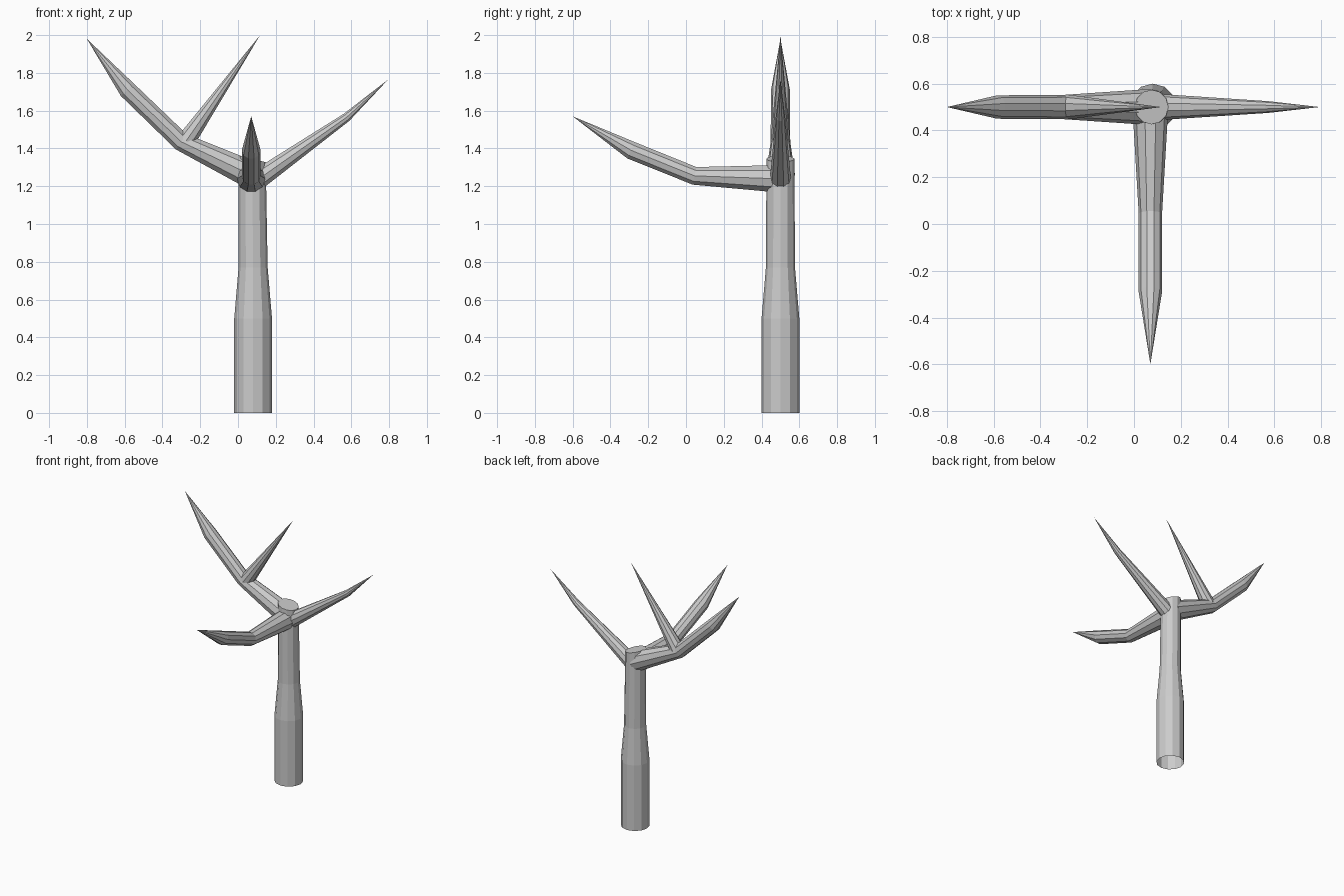
import bpy, bmesh
from math import sin, cos, pi
from mathutils import Vector

if "Cube" in bpy.data.objects:
    bpy.data.objects.remove(bpy.data.objects["Cube"])


def limb(name, points, radii, side, sides, pointed=True, cap_start=True, end_dir=None):
    """Flat-faced tapered tube along a planar path; 'side' is normal to that plane."""
    pts = [Vector(p) for p in points]
    side = Vector(side)
    bm = bmesh.new()
    rings = []
    count = len(pts) - 1 if pointed else len(pts)
    for i in range(count):
        before = (pts[i] - pts[i - 1]).normalized() if i else Vector()
        after = (pts[i + 1] - pts[i]).normalized() if i + 1 < len(pts) else Vector()
        t = (before + after).normalized()
        if end_dir and i == len(pts) - 1:
            t = Vector(end_dir).normalized()
        up = t.cross(side).normalized()
        rings.append([bm.verts.new(pts[i] + radii[i] * (cos(a) * side + sin(a) * up))
                      for a in (2 * pi * k / sides for k in range(sides))])
    for a, b in zip(rings, rings[1:]):
        for k in range(sides):
            n = (k + 1) % sides
            bm.faces.new((a[k], a[n], b[n], b[k]))
    last = rings[-1]
    if pointed:
        tip = bm.verts.new(pts[-1])
        for k in range(sides):
            bm.faces.new((last[k], last[(k + 1) % sides], tip))
    else:
        bm.faces.new(last)
    if cap_start:
        bm.faces.new(rings[0][::-1])
    bmesh.ops.recalc_face_normals(bm, faces=bm.faces)
    mesh = bpy.data.meshes.new(name)
    bm.to_mesh(mesh)
    bm.free()
    obj = bpy.data.objects.new(name, mesh)
    bpy.context.collection.objects.link(obj)
    return obj


X, Y = (1, 0, 0), (0, 1, 0)

# Trunk: open at the foot, slanted cut at the top
limb("trunk",
     [(0.08, 0.5, 0), (0.08, 0.5, 0.5), (0.08, 0.5, 0.77), (0.075, 0.5, 1.345)],
     [0.1, 0.1, 0.077, 0.074], Y, 12, pointed=False, cap_start=False,
     end_dir=(0.25, 0, 1))

# Left branch and the twig that forks from its bend
limb("left_branch",
     [(0.07, 0.5, 1.26), (-0.3, 0.5, 1.435), (-0.585, 0.5, 1.71), (-0.8, 0.5, 1.98)],
     [0.077, 0.052, 0.05, 0], Y, 10)
limb("left_twig",
     [(-0.275, 0.5, 1.44), (0.117, 0.5, 2.0)],
     [0.052, 0], Y, 10)

# Right branch
limb("right_branch",
     [(0.09, 0.5, 1.225), (0.575, 0.5, 1.565), (0.795, 0.5, 1.765)],
     [0.057, 0.025, 0], Y, 10)

# Front branch
limb("front_branch",
     [(0.07, 0.47, 1.24), (0.07, 0.045, 1.255), (0.07, -0.29, 1.39), (0.07, -0.6, 1.57)],
     [0.075, 0.05, 0.05, 0], X, 10)
